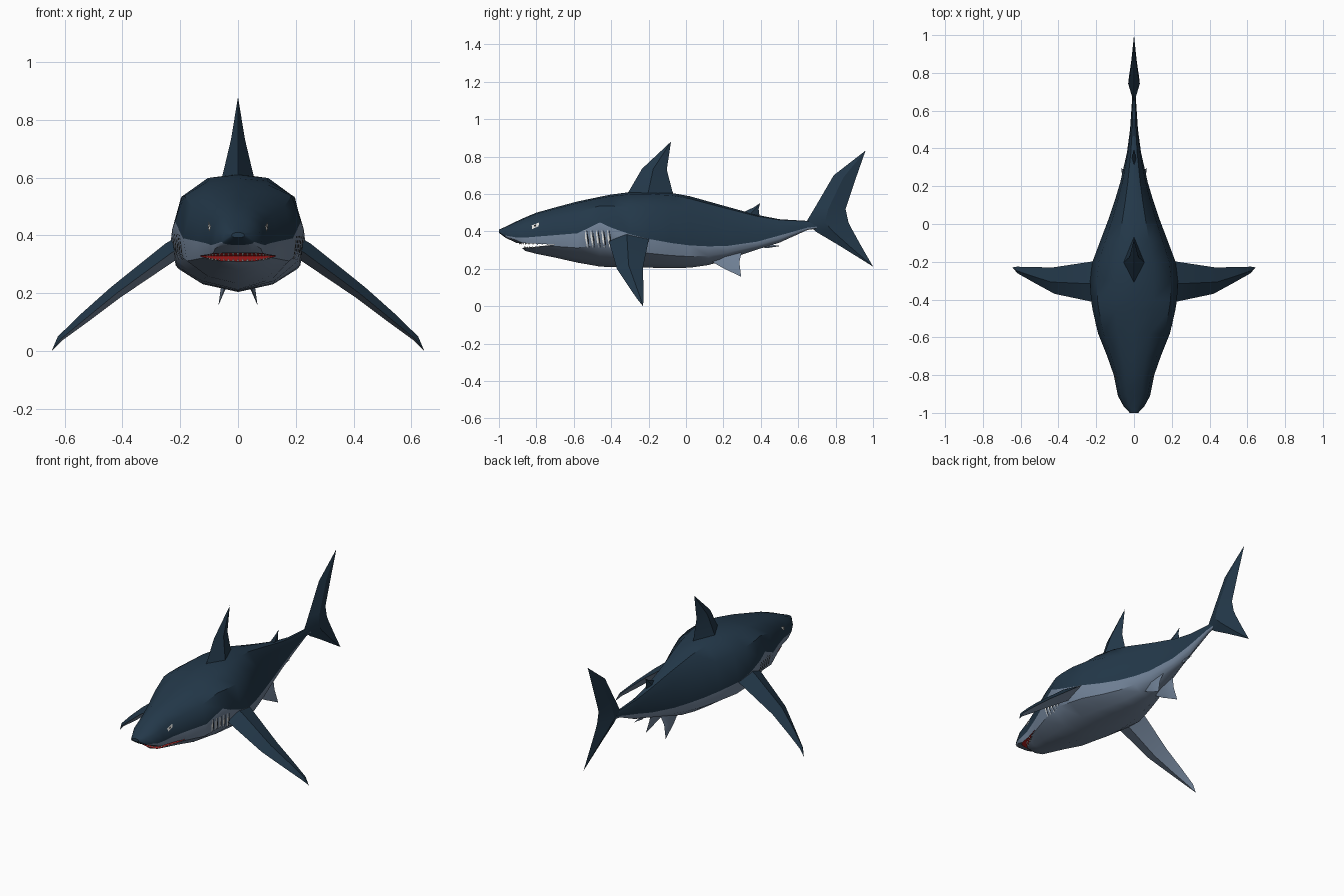
import bpy, bmesh, math
from mathutils import Vector
from mathutils.bvhtree import BVHTree

if "Cube" in bpy.data.objects:
    bpy.data.objects.remove(bpy.data.objects["Cube"])


def material(name, rgb):
    m = bpy.data.materials.new(name)
    m.diffuse_color = (*rgb, 1)
    m.use_nodes = True
    m.node_tree.nodes["Principled BSDF"].inputs["Base Color"].default_value = m.diffuse_color
    return m


NAVY = material("navy skin", (0.017, 0.040, 0.068))
PALE = material("pale belly", (0.17, 0.23, 0.32))
RED = material("mouth red", (0.50, 0.015, 0.015))
WHITE = material("white", (0.85, 0.85, 0.82))
BLACK = material("black", (0.01, 0.012, 0.015))


def finish(name, bm, mats, angle=40):
    bmesh.ops.remove_doubles(bm, verts=bm.verts, dist=0.0004)
    bmesh.ops.recalc_face_normals(bm, faces=bm.faces)
    me = bpy.data.meshes.new(name)
    bm.to_mesh(me)
    bm.free()
    for m in mats:
        me.materials.append(m)
    ob = bpy.data.objects.new(name, me)
    bpy.context.collection.objects.link(ob)
    bpy.ops.object.select_all(action='DESELECT')
    ob.select_set(True)
    bpy.context.view_layer.objects.active = ob
    if angle:
        bpy.ops.object.shade_smooth_by_angle(angle=math.radians(angle))
    return ob


def loft(rings, paint):
    """Skin closed rings; paint(segment, side) gives the material index."""
    bm = bmesh.new()
    vs = [[bm.verts.new(p) for p in r] for r in rings]
    n = len(rings[0])
    for i in range(len(vs) - 1):
        for j in range(n):
            k = (j + 1) % n
            f = bm.faces.new((vs[i][j], vs[i][k], vs[i + 1][k], vs[i + 1][j]))
            f.material_index = paint(i, j)
    bm.faces.new(vs[0])
    bm.faces.new(vs[-1])
    return bm


def fin(name, sections, normal, mats, paint=lambda i, j: 0):
    """Diamond-section fin from (leading point, trailing point, half thickness)."""
    rings = []
    for lead, trail, t in sections:
        a, b, n = Vector(lead), Vector(trail), Vector(normal).normalized() * t
        mid = a.lerp(b, 0.45)
        rings.append([a, mid + n, b, mid - n])
    return finish(name, loft(rings, paint), mats, 30)


# Body: y, half width, top, colour line, bottom
STATIONS = [
    (-1.00, .022, .410, .400, .392), (-.965, .055, .425, .378, .366),
    (-.91, .085, .452, .368, .340), (-.86, .095, .475, .367, .296),
    (-.80, .107, .500, .372, .280), (-.70, .142, .528, .380, .260),
    (-.58, .190, .560, .390, .233), (-.46, .218, .585, .448, .212),
    (-.40, .228, .597, .420, .209), (-.30, .232, .610, .385, .207),
    (-.20, .220, .612, .360, .206), (-.08, .175, .606, .338, .204),
    (.02, .137, .588, .325, .206), (.12, .103, .560, .320, .220),
    (.22, .073, .532, .322, .250), (.38, .037, .488, .345, .303),
    (.50, .021, .465, .378, .340), (.65, .011, .456, .420, .408),
    (.74, .008, .450, .430, .420),
]
UP = [(0, 1), (.45, .95), (.85, .65), (1, 0)]
DOWN = [(.93, .5), (.55, .84), (0, 1)]
rings = []
for y, w, top, mid, bot in STATIONS:
    half = [(w * a, mid + (top - mid) * b) for a, b in UP]
    half += [(w * a, mid - (mid - bot) * b) for a, b in DOWN]
    full = half + [(-x, z) for x, z in half[-2:0:-1]]
    rings.append([(x, y, z) for x, z in full])
bm = loft(rings, lambda i, j: 1 if 3 <= j <= 8 and i > 0 else 0)
bmesh.ops.recalc_face_normals(bm, faces=bm.faces)
skin = BVHTree.FromBMesh(bm)
body = finish("body", bm, [NAVY, PALE, RED])

# Mouth: wedge cut across the head
wedge = [(-1.05, .346), (-.70, .329), (-1.05, .292)]
bm = loft([[(x, y, z) for y, z in wedge] for x in (-.3, .3)], lambda i, j: 2)
for f in bm.faces:
    f.material_index = 2
cutter = finish("mouth_cutter", bm, [NAVY, PALE, RED], 0)
cutter.hide_render = True
bpy.context.view_layer.objects.active = body
cut = body.modifiers.new("mouth", 'BOOLEAN')
cut.operation, cut.object, cut.solver = 'DIFFERENCE', cutter, 'EXACT'
bpy.ops.object.modifier_apply(modifier=cut.name)
bpy.data.objects.remove(cutter)

# Teeth: a row of small pyramids on each jaw
for name, front, zf, zb, tip in (("upper_teeth", .190, .342, .332, -.014),
                                 ("lower_teeth", .165, .308, .324, .012)):
    bm = bmesh.new()
    for k in range(-9, 10):
        t = k / 9 * 1.35
        c = Vector((.112 * math.sin(t), -.70 - front * math.cos(t),
                    zb + (zf - zb) * math.cos(t)))
        apex = bm.verts.new(c + Vector((0, 0, tip * (.4 + .6 * math.cos(t)))))
        base = [bm.verts.new(c + Vector((.006 * dx, .006 * dy, 0)))
                for dx, dy in ((1, 0), (0, 1), (-1, 0), (0, -1))]
        bm.faces.new(base)
        for a in range(4):
            bm.faces.new((base[a], base[(a + 1) % 4], apex))
    finish(name, bm, [WHITE], 0)


def decal(name, outlines, mat, lift):
    """Thin painted strips laid on both flanks; each outline is rows of (y, z) pairs."""
    bm = bmesh.new()
    for s in (-1, 1):
        for rows in outlines:
            grid = []
            for row in rows:
                grid.append([])
                for y, z in row:
                    hit = skin.ray_cast(Vector((s, y, z)), Vector((-s, 0, 0)))[0]
                    grid[-1].append(bm.verts.new(hit + Vector((s * lift, 0, 0))))
            for a, b in zip(grid, grid[1:]):
                q = (a[0], a[1], b[1], b[0])
                bm.faces.new(q if s < 0 else q[::-1])
    me = bpy.data.meshes.new(name)
    bm.to_mesh(me)
    bm.free()
    me.materials.append(mat)
    bpy.context.collection.objects.link(bpy.data.objects.new(name, me))


# Gill slits and eyes
def slit(y, w):
    return [[(y + .012 * q - w * (1 - abs(2 * q - 1) * .7), .405 - .09 * q),
             (y + .012 * q + w * (1 - abs(2 * q - 1) * .7), .405 - .09 * q)]
            for q in (0, .25, .5, .75, 1)]


gills = [-.54 + .03 * k for k in range(5)]
decal("gill_slits", [slit(y, .005) for y in gills], WHITE, .004)
decal("gill_shadows", [slit(y + .010, .004) for y in gills], BLACK, .004)
decal("eyes", [[[(-.825, .432), (-.785, .448)], [(-.822, .412), (-.788, .428)]]], WHITE, .004)
decal("pupils", [[[(-.812, .434), (-.802, .438)], [(-.811, .424), (-.801, .428)]]], BLACK, .006)

# Paired fins
for s, side in ((-1, "left"), (1, "right")):
    fin(side + "_pectoral_fin", [
        ((.17 * s, -.42, .375), (.17 * s, -.19, .385), .036),
        ((.23 * s, -.41, .340), (.23 * s, -.20, .352), .034),
        ((.42 * s, -.37, .200), (.43 * s, -.23, .205), .024),
        ((.53 * s, -.31, .110), (.54 * s, -.228, .115), .018),
        ((.615 * s, -.262, .040), (.62 * s, -.226, .045), .010),
        ((.645 * s, -.23, 0), (.645 * s, -.23, 0), 0)],
        (.66 * s, 0, .75), [NAVY, PALE], lambda i, j: 0 if j < 2 else 1)
    fin(side + "_pelvic_fin", [
        ((.030 * s, .11, .255), (.030 * s, .30, .300), .016),
        ((.050 * s, .19, .208), (.050 * s, .285, .235), .009),
        ((.068 * s, .295, .157), (.068 * s, .295, .157), 0)],
        (1, 0, .2 * s), [PALE])

# Dorsal fins
fin("dorsal_fin", [
    ((0, -.33, .585), (0, -.06, .585), .060), ((0, -.305, .615), (0, -.073, .615), .052),
    ((0, -.235, .735), (0, -.103, .730), .024), ((0, -.08, .88), (0, -.08, .88), 0)],
    (1, 0, 0), [NAVY])
fin("rear_dorsal_fin", [
    ((0, .28, .49), (0, .395, .47), .012), ((0, .365, .530), (0, .388, .520), .006),
    ((0, .397, .552), (0, .397, .552), 0)], (1, 0, 0), [NAVY])

# Anal fin
fin("anal_fin", [
    ((0, .37, .325), (0, .47, .355), .012), ((0, .43, .310), (0, .465, .328), .006),
    ((0, .507, .322), (0, .507, .322), 0)], (1, 0, 0), [PALE])

# Tail fin
fin("tail_fin", [
    ((0, .96, .832), (0, .96, .832), 0), ((0, .79, .700), (0, .905, .675), .014),
    ((0, .685, .520), (0, .853, .520), .026), ((0, .64, .445), (0, .868, .450), .031),
    ((0, .70, .395), (0, .888, .410), .026), ((0, .81, .330), (0, .935, .325), .014),
    ((0, 1.0, .212), (0, 1.0, .212), 0)], (1, 0, 0), [NAVY])
